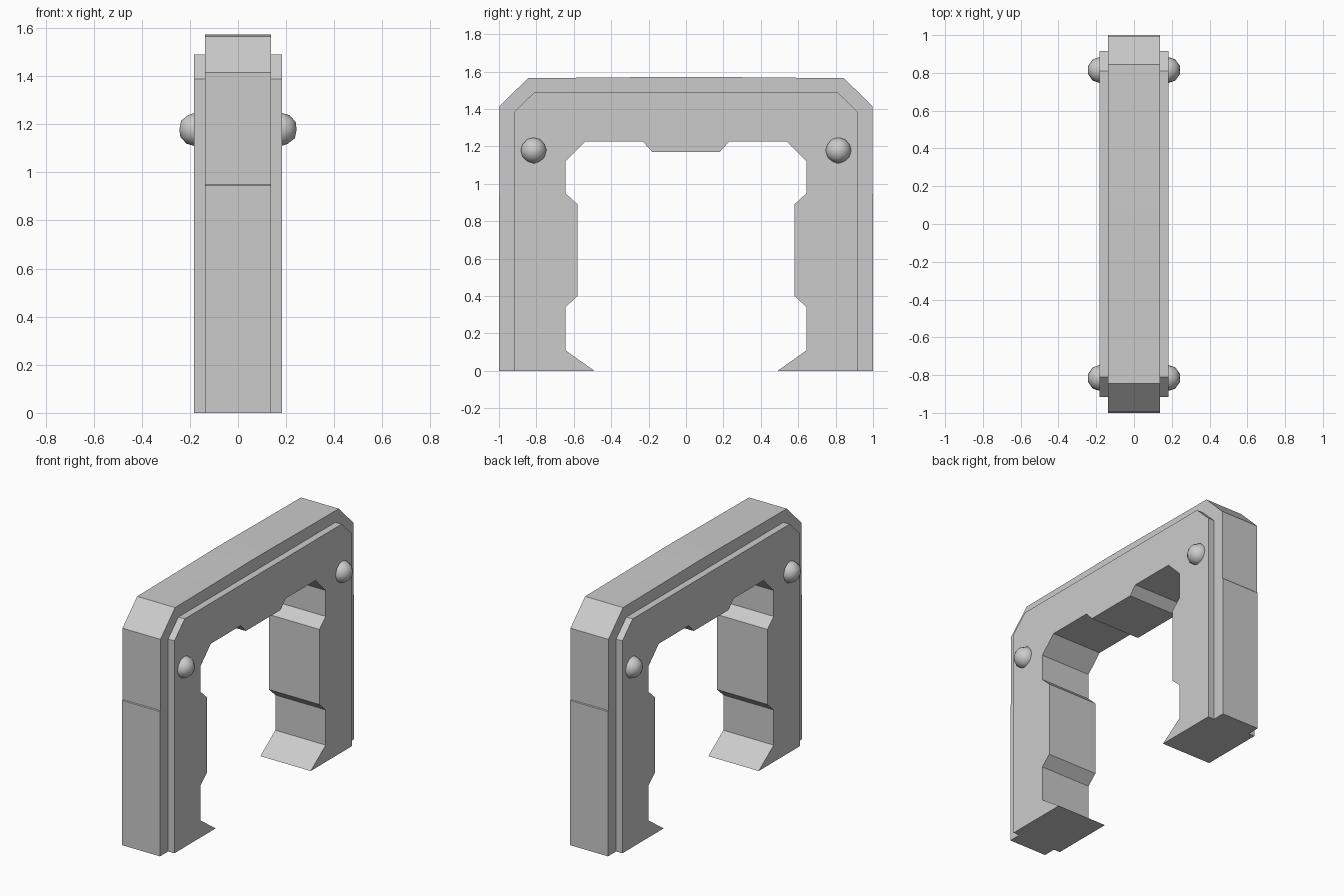
import bpy, bmesh

if "Cube" in bpy.data.objects:
    bpy.data.objects.remove(bpy.data.objects["Cube"])

# Half of the arch opening (y, z), from the floor up to the middle
INNER = [(0.49, 0), (0.645, 0.11), (0.645, 0.34), (0.58, 0.40), (0.58, 0.89),
         (0.645, 0.95), (0.645, 1.12), (0.54, 1.225), (0.23, 1.225), (0.18, 1.17)]
# Half of the outer outlines, from the middle of the top down to the floor
BAND = [(0.08, 1.572), (0.445, 1.568), (0.845, 1.565), (0.996, 1.415), (0.996, 0.95), (1.0, 0.945), (1.0, 0)]
PANEL = [(0.81, 1.49), (0.916, 1.387), (0.916, 0)]


def arch(name, outer, x0, x1):
    """Extrude a mirrored arch profile along x."""
    half = outer + INNER
    loop = half + [(-y, z) for y, z in reversed(half)]
    bm = bmesh.new()
    face = bm.faces.new([bm.verts.new((x0, y, z)) for y, z in loop])
    ext = bmesh.ops.extrude_face_region(bm, geom=[face], use_keep_orig=True)
    moved = [v for v in ext["geom"] if isinstance(v, bmesh.types.BMVert)]
    bmesh.ops.translate(bm, verts=moved, vec=(x1 - x0, 0, 0))
    bmesh.ops.recalc_face_normals(bm, faces=bm.faces[:])
    mesh = bpy.data.meshes.new(name)
    bm.to_mesh(mesh)
    bm.free()
    obj = bpy.data.objects.new(name, mesh)
    bpy.context.collection.objects.link(obj)
    return obj


# Central arch band
arch("arch_band", BAND, -0.137, 0.137)

for side, sx in (("left", -1), ("right", 1)):
    # Raised side panel
    xs = sorted((sx * 0.137, sx * 0.182))
    arch(f"{side}_panel", PANEL, *xs)
    # Round studs at the upper corners
    for end, sy in (("front", -1), ("back", 1)):
        bpy.ops.mesh.primitive_ico_sphere_add(
            subdivisions=2, radius=0.07, location=(sx * 0.177, sy * 0.815, 1.178))
        stud = bpy.context.object
        stud.name = f"{side}_{end}_stud"
        bpy.ops.object.shade_smooth()
